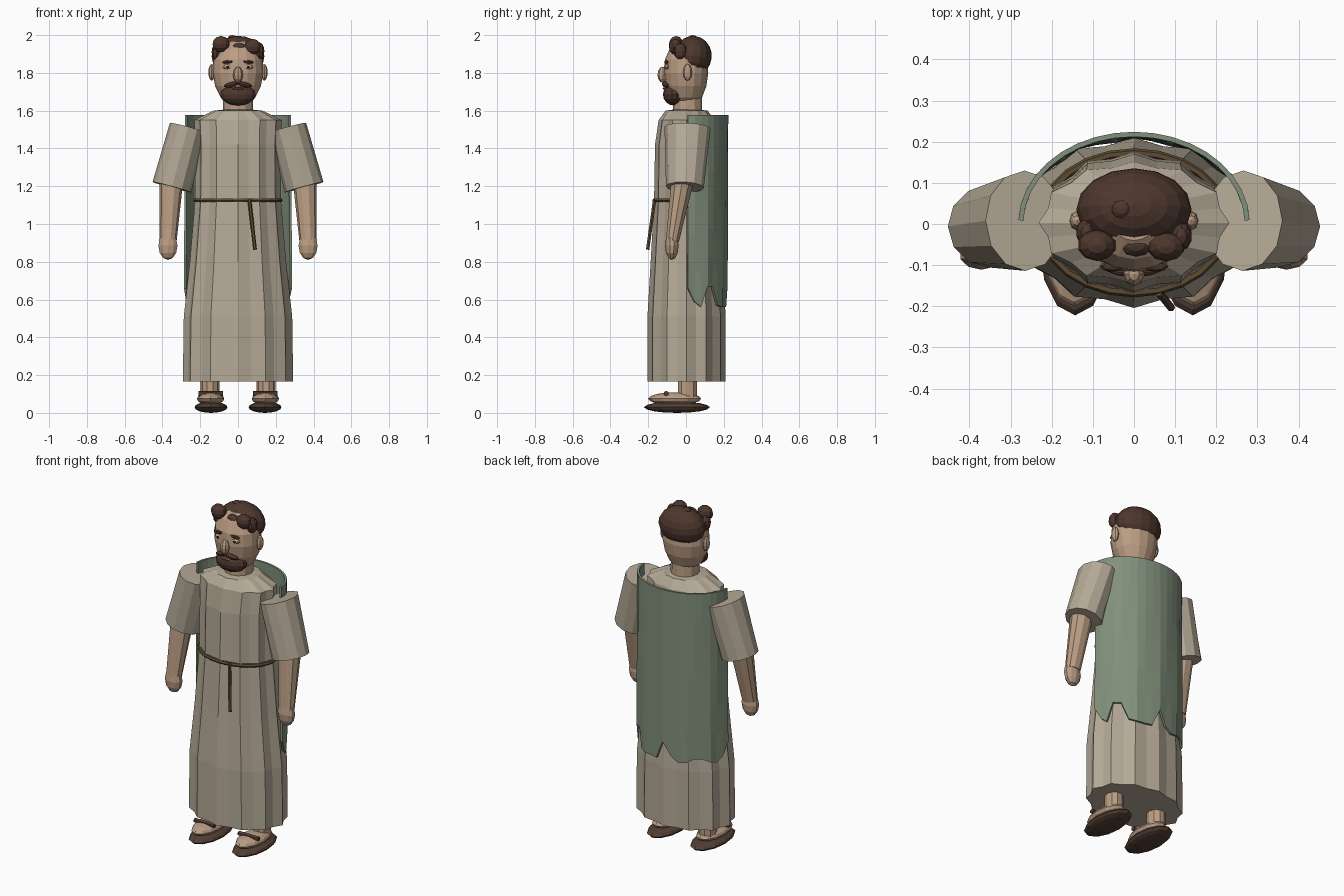
import bpy, bmesh, math, random
from mathutils import Vector, Matrix

if "Cube" in bpy.data.objects:
    bpy.data.objects.remove(bpy.data.objects["Cube"])

random.seed(4)

def mat(name, c):
    m = bpy.data.materials.new(name)
    m.diffuse_color = (*c, 1)
    m.use_nodes = True
    m.node_tree.nodes["Principled BSDF"].inputs["Base Color"].default_value = m.diffuse_color
    return m

CLOTH = mat("linen", (0.46, 0.40, 0.31))
SKIN = mat("skin", (0.50, 0.34, 0.23))
HAIR = mat("hair", (0.075, 0.038, 0.026))
CLOAK = mat("green_wool", (0.22, 0.28, 0.20))
ROPE = mat("rope", (0.11, 0.07, 0.035))
LEATHER = mat("leather", (0.085, 0.05, 0.035))
MOUTH = mat("lip", (0.30, 0.12, 0.09))
DARK = mat("pupil", (0.03, 0.02, 0.02))

def finish(bm, name, material):
    bmesh.ops.recalc_face_normals(bm, faces=bm.faces)
    me = bpy.data.meshes.new(name)
    bm.to_mesh(me)
    bm.free()
    me.materials.append(material)
    ob = bpy.data.objects.new(name, me)
    bpy.context.collection.objects.link(ob)
    return ob

def ball(name, loc, size, material, seg=12, rings=8, rot=(0, 0, 0)):
    bm = bmesh.new()
    bmesh.ops.create_uvsphere(bm, u_segments=seg, v_segments=rings, radius=1)
    ob = finish(bm, name, material)
    ob.location, ob.scale, ob.rotation_euler = loc, size, rot
    return ob

def loft(name, rings, material, cap=True, closed=True):
    """Skin a list of point rings into one surface."""
    bm = bmesh.new()
    vs = [[bm.verts.new(p) for p in r] for r in rings]
    n = len(vs[0])
    for a, b in zip(vs, vs[1:]):
        for i in range(n if closed else n - 1):
            j = (i + 1) % n
            bm.faces.new((a[i], a[j], b[j], b[i]))
    if cap:
        bm.faces.new(vs[0])
        bm.faces.new(vs[-1])
    return finish(bm, name, material)

def oval(cx, cy, z, rx, ry, n=12, pleat=0.0):
    pts = []
    for i in range(n):
        a = -math.pi / 2 + 2 * math.pi * i / n
        k = 1 if i % 2 == 0 else 1 - pleat
        pts.append((cx + rx * k * math.cos(a), cy + ry * k * math.sin(a), z))
    return pts

def limb(name, p, q, r1, r2, material, n=10):
    """Tapered oval tube from p to q; r1, r2 are (side, depth) radii."""
    p, q = Vector(p), Vector(q)
    d = (q - p).normalized()
    y = (Vector((0, 1, 0)) - d * d.y).normalized()
    x = y.cross(d)
    rings = []
    for c, r in ((p, r1), (q, r2)):
        rings.append([c + x * r[0] * math.cos(t) + y * r[1] * math.sin(t)
                      for t in (2 * math.pi * i / n for i in range(n))])
    return loft(name, rings, material)

# Pleated robe with shoulders and collar
robe = [(0.165, 0.292, 0.207), (0.51, 0.287, 0.207), (0.80, 0.255, 0.19), (1.12, 0.228, 0.172),
        (1.42, 0.225, 0.167), (1.55, 0.232, 0.148), (1.60, 0.13, 0.112), (1.605, 0.08, 0.075)]
loft("robe", [oval(0, 0.003, z, rx, ry, 24, 0.07) for z, rx, ry in robe], CLOTH)

# Cloak hanging down the back with a ragged hem
N = 18
hem = [0.56 + random.choice((0, 0.01, 0.03, 0.11)) for _ in range(N + 1)]
hem[0] = hem[N] = 0.66
rows = []
for k in range(7):
    t = k / 6
    row = []
    for i in range(N + 1):
        a = math.pi * (0.01 + 0.98 * i / N)
        w = 1 + 0.022 * math.sin(i * 2.1 + t * 2) * t
        row.append((0.275 * w * math.cos(a), 0.002 + (0.216 - 0.008 * t) * w * math.sin(a),
                    1.577 + (hem[i] - 1.577) * t))
    rows.append(row)
cloak = loft("cloak", rows, CLOAK, cap=False, closed=False)
sol = cloak.modifiers.new("thickness", "SOLIDIFY")
sol.thickness, sol.offset = 0.012, 0

# Rope belt and its hanging end
belt = []
for i in range(25):
    a = 2 * math.pi * i / 24
    belt.append([((0.226 + 0.011 * math.cos(b)) * math.cos(a),
                  0.003 + (0.170 + 0.011 * math.cos(b)) * math.sin(a),
                  1.125 + 0.011 * math.sin(b)) for b in (math.pi * j / 3 for j in range(6))])
loft("rope_belt", belt, ROPE, cap=False)
limb("rope_end", (0.06, -0.166, 1.13), (0.09, -0.203, 0.865), (0.01, 0.01), (0.01, 0.01), ROPE, 6)

# Paired limbs, sandals and face parts
for s, side in ((-1, "right"), (1, "left")):
    limb(side + "_sleeve", (s * 0.265, 0.008, 1.51), (s * 0.35, -0.006, 1.195),
         (0.099, 0.122), (0.106, 0.10), CLOTH, 12)
    limb(side + "_forearm", (s * 0.352, -0.015, 1.25), (s * 0.371, -0.072, 0.91),
         (0.064, 0.064), (0.046, 0.036), SKIN)
    ball(side + "_hand", (s * 0.371, -0.075, 0.885), (0.053, 0.036, 0.075), SKIN, 10, 6)
    limb(side + "_ankle", (s * 0.148, 0.008, 0.30), (s * 0.148, 0.008, 0.08),
         (0.05, 0.053), (0.05, 0.053), SKIN)
    ball(side + "_foot", (s * 0.145, -0.06, 0.075), (0.072, 0.14, 0.034), SKIN, 12, 8)
    ball(side + "_sole", (s * 0.143, -0.048, 0.03), (0.087, 0.174, 0.030), LEATHER, 12, 8)
    limb(side + "_strap", (s * 0.145 - 0.065, -0.105, 0.103), (s * 0.145 + 0.065, -0.105, 0.103),
         (0.014, 0.014), (0.014, 0.014), LEATHER, 6)
    ball(side + "_ear", (s * 0.139, 0.008, 1.803), (0.018, 0.024, 0.044), SKIN, 8, 6)
    ball(side + "_eye", (s * 0.055, -0.098, 1.832), (0.026, 0.016, 0.014), SKIN, 8, 6)
    ball(side + "_pupil", (s * 0.055, -0.110, 1.832), (0.010, 0.006, 0.006), DARK, 6, 4)
    ball(side + "_brow", (s * 0.053, -0.103, 1.858), (0.031, 0.013, 0.009), HAIR, 8, 4,
         (0, s * 0.12, 0))
    ball(side + "_moustache", (s * 0.035, -0.108, 1.738), (0.042, 0.018, 0.014), HAIR, 8, 6,
         (0, s * 0.25, s * 0.2))

# Neck and head
limb("neck", (0, 0.008, 1.56), (0, 0.008, 1.70), (0.08, 0.078), (0.078, 0.075), SKIN, 12)
head = [(1.635, 0.055, 0.05), (1.67, 0.092, 0.085), (1.73, 0.121, 0.108), (1.80, 0.135, 0.118),
        (1.87, 0.13, 0.112), (1.93, 0.10, 0.085), (1.965, 0.05, 0.04)]
loft("head", [oval(0, 0.0, z, rx, ry, 16) for z, rx, ry in head], SKIN)
ball("nose", (0, -0.122, 1.79), (0.026, 0.029, 0.043), SKIN, 8, 6)

# Beard and mouth
ball("beard", (0, -0.062, 1.685), (0.096, 0.06, 0.058), HAIR, 14, 8)
ball("mouth", (0, -0.112, 1.717), (0.035, 0.012, 0.007), MOUTH, 8, 4)

# Hair cap and curls
ball("hair", (0, 0.036, 1.888), (0.14, 0.10, 0.108), HAIR, 16, 10, (-0.12, 0, 0))
curls = [(-0.09, -0.052, 1.952, 0.047, 0.038, 0.043), (0.078, -0.055, 1.938, 0.046, 0.036, 0.042),
         (0.005, -0.052, 1.93, 0.042, 0.028, 0.030), (-0.03, 0.036, 1.983, 0.026, 0.024, 0.017),
         (0.115, -0.03, 1.915, 0.026, 0.035, 0.045), (-0.115, -0.02, 1.91, 0.026, 0.035, 0.045)]
for i, (x, y, z, a, b, c) in enumerate(curls):
    ball("curl_%d" % (i + 1), (x, y, z), (a, b, c), HAIR, 10, 6)
